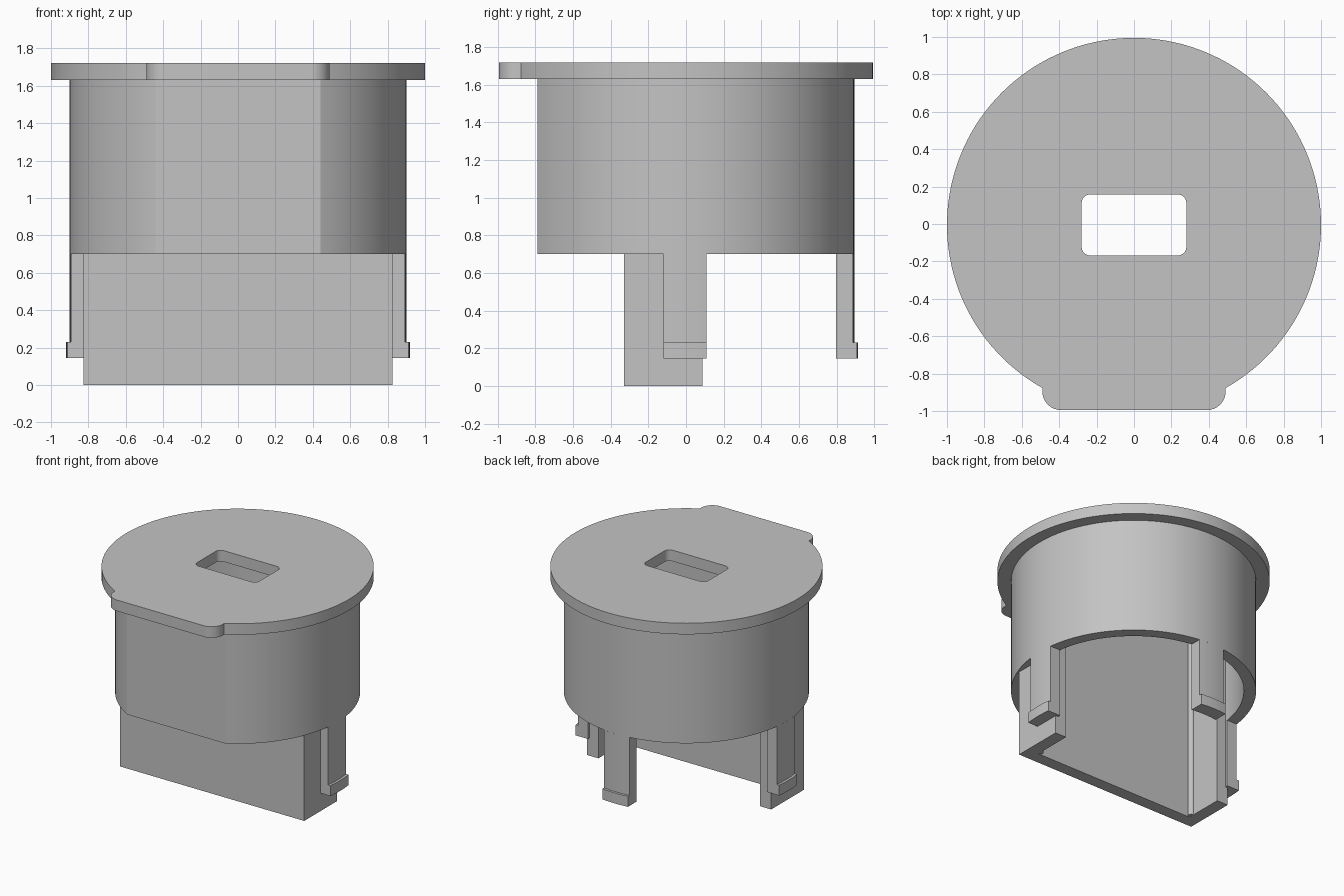
import bpy, bmesh
from math import sin, cos, pi, sqrt, acos, asin, radians
from mathutils import Vector, Matrix

cube = bpy.data.objects.get("Cube")
if cube:
    bpy.data.objects.remove(cube)

CENTRE_Y = -0.005
TOP, LID, RIM = 1.72, 1.63, 0.70      # lid top, lid underside, barrel bottom
OUTER, INNER = 0.90, 0.81             # barrel radii

grey = bpy.data.materials.new("plain_grey")
grey.use_nodes = True
colour = (0.55, 0.55, 0.55, 1)
grey.diffuse_color = colour
grey.node_tree.nodes["Principled BSDF"].inputs["Base Color"].default_value = colour


def arc(cx, cy, r, a0, a1, n):
    return [(cx + r * cos(a0 + (a1 - a0) * i / n),
             cy + r * sin(a0 + (a1 - a0) * i / n)) for i in range(n + 1)]


def prism(name, loops, z0, z1, turn=0):
    """Extrude closed outlines (the first outer, the rest holes) from z0 to z1."""
    bm = bmesh.new()
    for pts in loops:
        vs = [bm.verts.new((x, y, z0)) for x, y in pts]
        for a, b in zip(vs, vs[1:] + vs[:1]):
            bm.edges.new((a, b))
    bmesh.ops.triangle_fill(bm, edges=bm.edges[:], use_beauty=True, normal=(0, 0, 1))
    ext = bmesh.ops.extrude_face_region(bm, geom=bm.faces[:], use_keep_orig=True)
    top = [v for v in ext["geom"] if isinstance(v, bmesh.types.BMVert)]
    bmesh.ops.translate(bm, verts=top, vec=Vector((0, 0, z1 - z0)))
    bmesh.ops.recalc_face_normals(bm, faces=bm.faces[:])
    bmesh.ops.rotate(bm, verts=bm.verts[:], matrix=Matrix.Rotation(turn, 3, "Z"))
    bmesh.ops.translate(bm, verts=bm.verts[:], vec=Vector((0, CENTRE_Y, 0)))
    mesh = bpy.data.meshes.new(name)
    bm.to_mesh(mesh)
    bm.free()
    mesh.materials.append(grey)
    obj = bpy.data.objects.new(name, mesh)
    bpy.context.collection.objects.link(obj)
    bpy.ops.object.select_all(action="DESELECT")
    obj.select_set(True)
    bpy.context.view_layer.objects.active = obj
    bpy.ops.object.shade_smooth_by_angle(angle=radians(20))
    return obj


def rounded_rect(hx, hy, r):
    pts = []
    for k, (sx, sy) in enumerate([(1, 1), (-1, 1), (-1, -1), (1, -1)]):
        pts += arc(sx * (hx - r), sy * (hy - r), r, k * pi / 2, (k + 1) * pi / 2, 6)
    return pts


def flat_circle(r, flat_y):
    """Circle cut by a straight chord at the front."""
    a = asin(flat_y / r)
    return arc(0, 0, r, a, pi - a, 96)


# Lid: round flange with a rounded front tab and a central slot
tab_x, tab_y, tab_r = 0.49, -0.99, 0.10
a = -acos(tab_x)
lid_outline = arc(0, 0, 1, a, pi - a, 120)
lid_outline += arc(-tab_x + tab_r, tab_y + tab_r, tab_r, pi, 1.5 * pi, 8)
lid_outline += arc(tab_x - tab_r, tab_y + tab_r, tab_r, -pi / 2, 0, 8)
prism("lid", [lid_outline, rounded_rect(0.28, 0.163, 0.045)], LID, TOP)

# Barrel: hollow sleeve with a flat front
prism("barrel", [flat_circle(OUTER, -0.785), flat_circle(INNER, -0.695)], RIM, LID)


# Clip legs at both sides and the back, each with a projecting foot
def clip_outline(r0, r1, half=0.115, n=8):
    ys = [half * (2 * i / n - 1) for i in range(n + 1)]
    return ([(sqrt(r1 * r1 - y * y), y) for y in ys] +
            [(sqrt(r0 * r0 - y * y), y) for y in reversed(ys)])


for side, turn in (("left", 0), ("back", pi / 2), ("right", pi)):
    prism(side + "_leg", [clip_outline(INNER, OUTER)], 0.23, RIM, turn)
    prism(side + "_foot", [clip_outline(INNER, 0.92)], 0.145, 0.23, turn)

# Holder: U-shaped wall, open to the back, running up to the lid
hx, front, back, wall = 0.825, -0.325, 0.092, 0.10
ix, iy = hx - wall, front + wall
prism("holder", [[(-hx, front), (hx, front), (hx, back), (ix, back),
                  (ix, iy), (-ix, iy), (-ix, back), (-hx, back)]], 0, LID)

# Rounded beads in the inner corners of the holder
for side, s in (("left", 1), ("right", -1)):
    prism(side + "_bead", [arc(s * ix, iy + 0.02, 0.025, 0, 2 * pi * 15 / 16, 15)], 0.002, LID)
